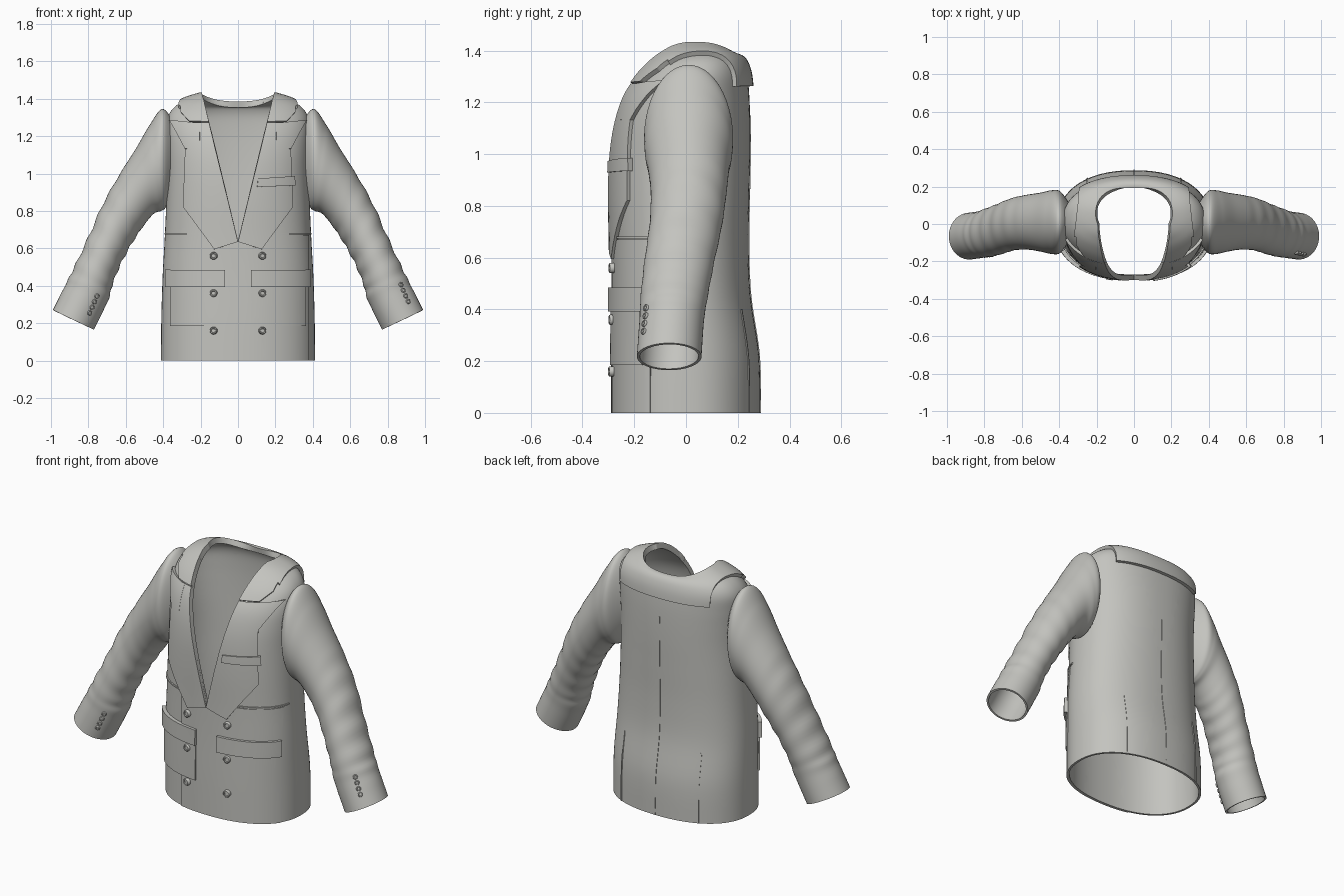
import bpy, bmesh, math
from mathutils import Vector
from mathutils.bvhtree import BVHTree

if "Cube" in bpy.data.objects:
    bpy.data.objects.remove(bpy.data.objects["Cube"])

cloth = bpy.data.materials.new("grey cloth")
cloth.use_nodes = True
colour = (0.55, 0.55, 0.52, 1)
cloth.diffuse_color = colour
cloth.node_tree.nodes["Principled BSDF"].inputs["Base Color"].default_value = colour
parts = []


def finish(name, bm, thickness=0, mirror=False):
    mesh = bpy.data.meshes.new(name)
    bm.to_mesh(mesh)
    mesh.materials.append(cloth)
    ob = bpy.data.objects.new(name, mesh)
    bpy.context.collection.objects.link(ob)
    if mirror:
        ob.modifiers.new("Mirror", 'MIRROR').use_clip = False
    if thickness:
        mod = ob.modifiers.new("Thickness", 'SOLIDIFY')
        mod.thickness = thickness
        mod.offset = -1
    parts.append(ob)
    return ob


def smooth_rows(rows, steps):
    """Smooth interpolation through the given cross-sections."""
    out = []
    for i in range(len(rows) - 1):
        a, b, c, d = (rows[max(0, min(len(rows) - 1, i + k))] for k in (-1, 0, 1, 2))
        for s in range(steps):
            t = s / steps
            out.append([q + 0.5 * t * (r - p + t * (2*p - 5*q + 4*r - u + t * (3*(q - r) + u - p)))
                        for p, q, r, u in zip(a, b, c, d)])
    return out + [rows[-1]]


def loft(rings):
    bm = bmesh.new()
    loops = [[bm.verts.new(p) for p in ring] for ring in rings]
    n = len(loops[0])
    for lo, hi in zip(loops, loops[1:]):
        for i in range(n):
            j = (i + 1) % n
            bm.faces.new((lo[i], lo[j], hi[j], hi[i]))
    bm.normal_update()
    return bm


def cut(bm, co, no, clear=True):
    bmesh.ops.bisect_plane(bm, geom=bm.verts[:] + bm.edges[:] + bm.faces[:],
                           plane_co=co, plane_no=no, clear_outer=clear)


# Torso: height, half width, front depth, back depth, dip at the back of the neck
sections = [
    (0, .412, -.285, .287, 0), (.22, .41, -.285, .283, 0), (.45, .403, -.283, .25, 0),
    (.65, .392, -.284, .242, 0), (.85, .383, -.288, .245, 0), (1.0, .378, -.285, .248, 0),
    (1.12, .38, -.27, .248, 0), (1.22, .382, -.24, .245, 0), (1.3, .375, -.19, .238, 0),
    (1.355, .34, -.14, .225, .01), (1.39, .28, -.1, .21, .025), (1.415, .2, -.08, .195, .05)]


def power(v, e):
    return math.copysign(abs(v) ** e, v)


def torso_ring(z, hx, front, back, dip, n=96):
    ring = []
    for i in range(n):
        a = math.tau * i / n
        c, s = power(math.cos(a), .88), power(math.sin(a), .88)
        mid, half = (front + back) / 2, (back - front) / 2
        ring.append((hx * c, mid + half * s, z - dip * max(0, s) ** 2))
    return ring


skin = loft([torso_ring(*row) for row in smooth_rows(sections, 5)])
# Neck opening in a deep V
v_base, slope = Vector((0, 0, .64)), .19 / .78
for side in (-1, 1):
    cut(skin, v_base, (side, 0, -slope), False)
hole = []
for f in skin.faces:
    c = f.calc_center_median()
    if c.y < .03 and abs(c.x) < slope * (c.z - v_base.z):
        hole.append(f)
bmesh.ops.delete(skin, geom=hole, context='FACES')
skin.normal_update()
finish("jacket_body", skin, .013)
torso_tree = BVHTree.FromBMesh(skin)


def layer(name, planes, lift):
    """A raised layer of cloth cut from the body surface."""
    bm = skin.copy()
    for co, no in planes:
        cut(bm, co, no)
    bm.normal_update()
    for v, n in [(v, v.normal.copy()) for v in bm.verts]:
        v.co += n * lift
    finish(name, bm, lift + .003)
    bm.free()


def panel(name, pts, lift, back=False, flip=False):
    """Convex outline in x and z, laid on the front or the back."""
    pts = [Vector((-x if flip else x, 0, z)) for x, z in pts]
    mid = sum(pts, Vector()) / len(pts)
    planes = [(Vector((0, 0, 0)), Vector((0, -1 if back else 1, 0)))]
    for a, b in zip(pts, pts[1:] + pts[:1]):
        no = Vector((b.z - a.z, 0, a.x - b.x))
        planes.append((a, no if no.dot(mid - a) < 0 else -no))
    layer(name, planes, lift)


def box(x0, x1, z0, z1):
    return [(x0, z0), (x1, z0), (x1, z1), (x0, z1)]


# Overlapping front and seams
panel("front_overlap", [(-.18, 0), (.375, 0), (.375, .67), (-.18, .67)], .005)
panel("back_centre_seam", box(-.003, .003, 0, 1.15), .003, back=True)
for side, flip in (("left", False), ("right", True)):
    panel(side + "_lapel", [(0, .635), (.125, .595), (.285, .82), (.275, 1.14),
                            (.25, 1.265), (.15, 1.265)], .015, flip=flip)
    panel(side + "_lapel_peak", [(.2, 1.13), (.275, 1.13), (.355, 1.28), (.2, 1.262)],
          .016, flip=flip)
    panel(side + "_collar_front", [(.152, 1.268), (.255, 1.272), (.3, 1.32), (.3, 1.44),
                                   (.19, 1.45)], .019, flip=flip)
    panel(side + "_pocket", box(.072, .355, .185, .42), .011, flip=flip)
    panel(side + "_pocket_flap", box(.068, .372, .392, .485), .021, flip=flip)
    panel(side + "_waist_seam", box(.13, .385, .674, .682), .007, flip=flip)
    panel(side + "_back_vent", box(.245, .252, 0, .4), .004, back=True, flip=flip)
panel("chest_pocket", [(.1, .928), (.295, .935), (.29, .985), (.105, .972)], .023)

# Collar over the shoulders and across the back
layer("collar_back", [((0, 0, 1.262), (0, 0, -1)), ((0, -.06, 0), (0, -1, 0)),
                      ((.305, 0, 0), (1, .12, 0)), ((-.305, 0, 0), (-1, .12, 0))], .019)

# Sleeves: outer x, z, inner x, z, middle y, half depth
sleeve_rows = [
    (.345, 1.28, .345, .9, .01, .1), (.405, 1.345, .385, .82, .01, .165),
    (.475, 1.255, .41, .8, .01, .17), (.545, 1.135, .45, .785, .01, .158),
    (.63, 1.0, .505, .72, .01, .147), (.72, .84, .565, .63, 0, .14),
    (.80, .66, .625, .52, -.025, .135), (.875, .5, .67, .41, -.045, .13),
    (.925, .4, .695, .32, -.055, .125), (.99, .27, .77, .165, -.065, .125)]


def sleeve_ring(row, t, n=48):
    ox, oz, ix, iz, y, depth = row
    mid = Vector(((ox + ix) / 2, y, (oz + iz) / 2))
    half = Vector(((ox - ix) / 2, 0, (oz - iz) / 2))
    fold = .035 * max(0, math.sin(math.pi * min(1, max(0, (t - .4) / .55))))
    ring = []
    for i in range(n):
        a = math.tau * i / n
        k = 1 + fold * math.sin(t * 75 + 1.2 * math.sin(a + 1)) * (.6 + .4 * math.cos(2 * a))
        ring.append(mid + (half * math.cos(a) - Vector((0, depth, 0)) * math.sin(a)) * k)
    return ring


rows = smooth_rows(sleeve_rows, 8)
sleeve = loft([sleeve_ring(r, i / (len(rows) - 1)) for i, r in enumerate(rows)])
sleeve_tree = BVHTree.FromBMesh(sleeve)
finish("sleeves", sleeve, .012, mirror=True)


# Buttons
def button(name, tree, x, z, radius, lift, flip=False):
    spot, normal, *_ = tree.ray_cast(Vector((x, -2, z)), Vector((0, 1, 0)))
    if spot is None:
        return
    if normal.y > 0:
        normal = -normal
    spot = spot + normal * lift
    if flip:
        spot.x, normal.x = -spot.x, -normal.x
    bm = bmesh.new()
    profile = [(1, -.5), (1, .25), (.85, .45), (.6, .45), (.5, .2), (.02, .2)]
    turn = Vector((0, 0, 1)).rotation_difference(normal)
    loops = [[bm.verts.new(spot + turn @ Vector((r * radius * math.cos(math.tau * i / 20),
              r * radius * math.sin(math.tau * i / 20), h * radius))) for i in range(20)]
             for r, h in profile]
    for lo, hi in zip(loops, loops[1:]):
        for i in range(20):
            j = (i + 1) % 20
            bm.faces.new((lo[i], lo[j], hi[j], hi[i]))
    bm.faces.new(loops[-1])
    finish(name, bm)
    bm.free()


for flip in (False, True):
    side = "right" if flip else "left"
    for i, z in enumerate((.56, .36, .16)):
        button(f"{side}_front_button_{i + 1}", torso_tree, .128, z, .02, .014, flip)
    for i in range(4):
        x, z = (.755 + .013 * i, .345 - .03 * i) if flip else (.87 + .013 * i, .405 - .03 * i)
        button(f"{side}_cuff_button_{i + 1}", sleeve_tree, x, z, .013, .002, flip)

# Apply modifiers and shade
bpy.ops.object.select_all(action='DESELECT')
for ob in parts:
    ob.select_set(True)
bpy.context.view_layer.objects.active = parts[0]
bpy.ops.object.convert(target='MESH')
bpy.ops.object.shade_smooth_by_angle(angle=math.radians(40))
